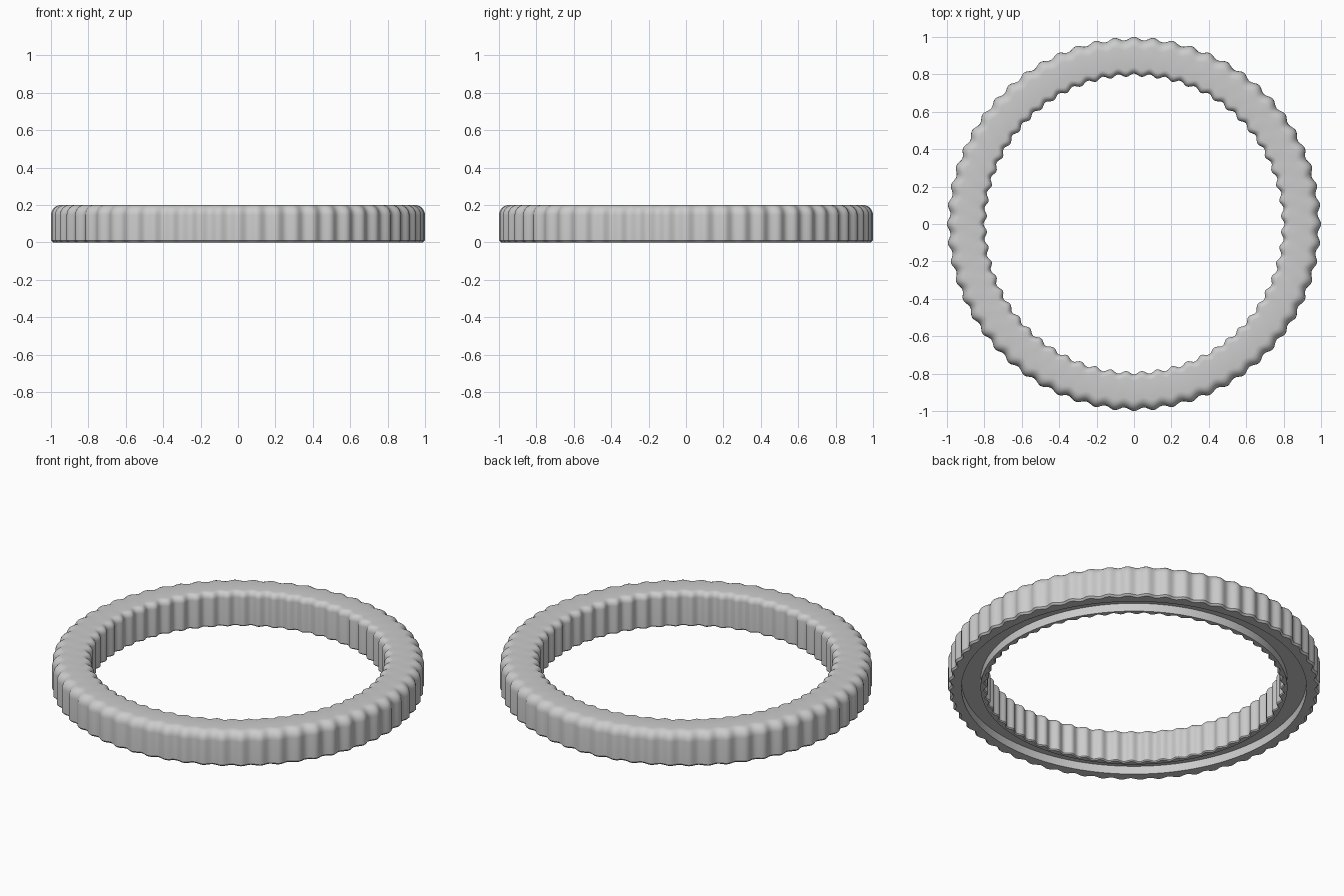
import bpy
import bmesh
from math import cos, sin, pi

if "Cube" in bpy.data.objects:
    bpy.data.objects.remove(bpy.data.objects["Cube"], do_unlink=True)

WAVES = 60
STEPS = 8 * WAVES
HEIGHT = 0.2
RIPPLE = 0.009


def arc(cx, cz, radius, start, end, count=6):
    """Points of a rounded corner; all of them follow the ripple."""
    angles = [start + (end - start) * i / count for i in range(count + 1)]
    return [(cx + radius * cos(a), cz + radius * sin(a), 1) for a in angles]


# Cross-section: radius, height, how strongly the point follows the ripple
outer, inner = 1 - RIPPLE, 0.796
big, small = 0.055, 0.035
profile = [(outer - 0.01, 0, 1), (outer, 0.01, 1)]
profile += arc(outer - big, HEIGHT - big, big, 0, pi / 2)
profile += arc(inner + small, HEIGHT - small, small, pi / 2, pi)
profile += [(inner, 0.006, 1), (inner + 0.006, 0, 1)]
# Shallow plain groove in the underside
profile += [(0.825, 0, 0), (0.825, 0.048, 0), (0.928, 0.048, 0), (0.928, 0, 0)]

# Sweep the cross-section around the ring
bm = bmesh.new()
loops = []
for s in range(STEPS):
    a = 2 * pi * s / STEPS
    wave = RIPPLE * cos(WAVES * a)
    loops.append([bm.verts.new(((r + w * wave) * cos(a), (r + w * wave) * sin(a), z))
                  for r, z, w in profile])
n = len(profile)
for s in range(STEPS):
    here, there = loops[s], loops[(s + 1) % STEPS]
    for i in range(n):
        j = (i + 1) % n
        bm.faces.new((here[i], there[i], there[j], here[j]))
bmesh.ops.recalc_face_normals(bm, faces=bm.faces)

mesh = bpy.data.meshes.new("rippled_ring")
bm.to_mesh(mesh)
bm.free()
ring = bpy.data.objects.new("rippled_ring", mesh)
bpy.context.collection.objects.link(ring)

# Plain grey material
grey = bpy.data.materials.new("light_grey")
grey.use_nodes = True
colour = (0.6, 0.6, 0.6, 1)
grey.diffuse_color = colour
grey.node_tree.nodes["Principled BSDF"].inputs["Base Color"].default_value = colour
mesh.materials.append(grey)

# Smooth ripples, sharp groove edges
bpy.ops.object.select_all(action="DESELECT")
ring.select_set(True)
bpy.context.view_layer.objects.active = ring
bpy.ops.object.shade_smooth_by_angle(angle=pi / 6)
